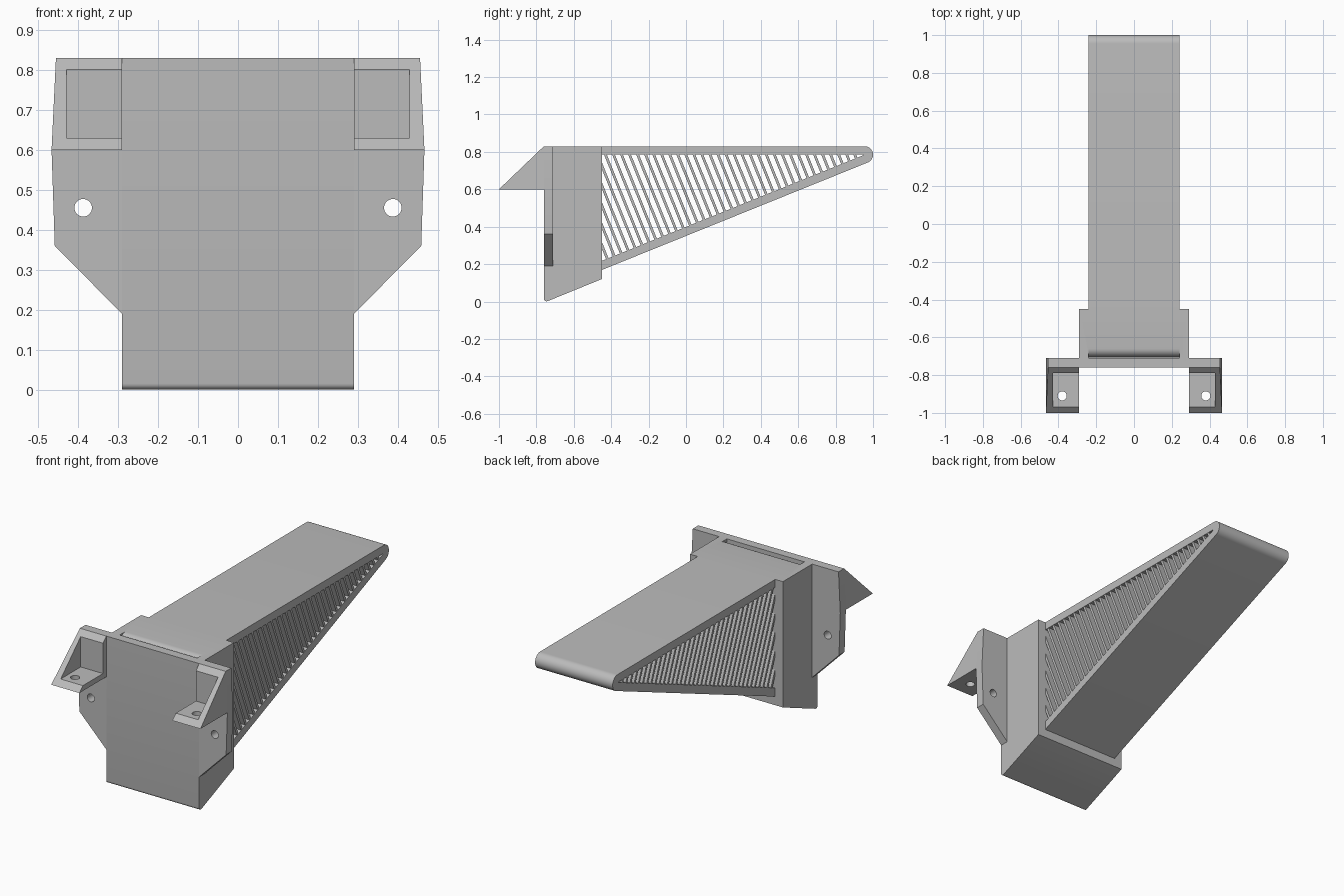
import bpy, bmesh, math
from mathutils import Vector

cube = bpy.data.objects.get("Cube")
if cube:
    bpy.data.objects.remove(cube, do_unlink=True)

GREY = (0.5, 0.5, 0.5, 1)
mat = bpy.data.materials.new("matte grey")
mat.use_nodes = True
mat.diffuse_color = GREY
mat.node_tree.nodes["Principled BSDF"].inputs["Base Color"].default_value = GREY

# Turn (u, v, depth) into x, y, z for an extrusion along the named axis
PLACE = {
    "x": lambda u, v, d: Vector((d, u, v)),
    "y": lambda u, v, d: Vector((u, d, v)),
    "z": lambda u, v, d: Vector((u, v, d)),
}


def add_prism(bm, outline, axis, start, end):
    """Extrude a flat outline along an axis."""
    place = PLACE[axis]
    face = bm.faces.new([bm.verts.new(place(u, v, start)) for u, v in outline])
    out = bmesh.ops.extrude_face_region(bm, geom=[face])
    moved = [g for g in out["geom"] if isinstance(g, bmesh.types.BMVert)]
    bmesh.ops.translate(bm, verts=moved, vec=place(0, 0, end - start))


def make_object(name, prisms):
    bm = bmesh.new()
    for p in prisms:
        add_prism(bm, *p)
    bmesh.ops.recalc_face_normals(bm, faces=bm.faces)
    mesh = bpy.data.meshes.new(name)
    bm.to_mesh(mesh)
    bm.free()
    mesh.materials.append(mat)
    obj = bpy.data.objects.new(name, mesh)
    bpy.context.collection.objects.link(obj)
    return obj


def cut(obj, *prism):
    """Subtract one prism and discard the cutter."""
    cutter = make_object("cutter", [prism])
    cutter.hide_render = True
    mod = obj.modifiers.new("cut", "BOOLEAN")
    mod.operation, mod.solver, mod.object = "DIFFERENCE", "EXACT", cutter
    graph = bpy.context.evaluated_depsgraph_get()
    obj.data = bpy.data.meshes.new_from_object(obj.evaluated_get(graph))
    obj.modifiers.clear()
    bpy.data.objects.remove(cutter, do_unlink=True)


def smooth(obj):
    bpy.ops.object.select_all(action="DESELECT")
    obj.select_set(True)
    bpy.context.view_layer.objects.active = obj
    bpy.ops.object.shade_smooth_by_angle(angle=math.radians(30))


def arc(cu, cv, r, a0, a1, steps):
    angles = [math.radians(a0 + (a1 - a0) * i / steps) for i in range(steps + 1)]
    return [(cu + r * math.cos(a), cv + r * math.sin(a)) for a in angles]


def circle(cu, cv, r, n=32):
    return arc(cu, cv, r, 0, 360, n)[:-1]


TOP, FRONT, BACK = 0.83, -0.76, -0.45
HALF, DUCT = 0.29, 0.242

# Socket: upright block with a sloping underside and a rounded lower lip
socket = make_object("socket", [(
    [(BACK, TOP), (FRONT, TOP)] + arc(FRONT + 0.015, 0.016, 0.015, 180, 291, 6)
    + [(BACK, 0.12)], "x", -HALF, HALF)])
# Slot in the top, with a rounded rear lip
cut(socket, [(-0.71, 0.9), (-0.71, TOP - 0.045)]
    + arc(-0.66, TOP - 0.045, 0.045, 180, 90, 8) + [(-0.66, 0.9)], "x", -DUCT, DUCT)
smooth(socket)

# Wedge shell: top and bottom sheets joined by a rounded tip
TIP_Y, TIP_Z, R = 0.955, 0.785, 0.045
ANGLE = math.radians(22)
SLOPE = math.tan(ANGLE)


def floor_z(y):
    return TIP_Z + SLOPE * (y - TIP_Y)


root = BACK - 0.01
shell = make_object("wedge_shell", [(
    [(root, TOP)] + arc(TIP_Y, TIP_Z, R, 90, -68, 16)
    + [(root, floor_z(root) - R / math.cos(ANGLE)), (root, floor_z(root)),
       (TIP_Y - 0.005, TIP_Z - 0.002), (TIP_Y - 0.01, TIP_Z), (root, TIP_Z)],
    "x", -DUCT, DUCT)])
smooth(shell)

# Slats: thin sheets set square to the sloping floor
slats = []
PITCH, THICK = 0.043, 0.015
LEAN = SLOPE


def foot(y, extra):
    """Where a slat line from the top sheet meets the floor."""
    drop = (TIP_Z - floor_z(y)) / (1 + SLOPE * LEAN) + extra
    return (y + drop * LEAN, TIP_Z - drop)


y = TIP_Y - 0.06
while foot(y, 0)[0] > BACK + 0.01:
    slats.append(([(y - 0.004, TIP_Z + 0.01), (y + THICK - 0.004, TIP_Z + 0.01),
                   foot(y + THICK, 0.01), foot(y, 0.01)],
                  "x", -DUCT + 0.002, DUCT - 0.002))
    y -= PITCH
make_object("slats", slats)

for side, label in ((1, "left"), (-1, "right")):
    # Mounting ear with a screw hole
    ear = make_object(label + "_ear", [(
        [(side * HALF, 0.19), (side * 0.458, 0.36), (side * 0.466, 0.6),
         (side * 0.455, TOP), (side * HALF, TOP)], "y", FRONT, -0.71)])
    cut(ear, circle(side * 0.387, 0.455, 0.022), "y", -0.9, -0.6)
    smooth(ear)

    # Hook: sloped bracket, open at the front and inner side
    hook = make_object(label + "_hook", [(
        [(side * HALF, 0.6), (side * 0.466, 0.6), (side * 0.455, TOP),
         (side * HALF, TOP)], "y", -1.0, FRONT)])
    cut(hook, [(-1.0 - 0.24, 0.37), (FRONT + 0.048, TOP + 0.046), (-1.24, 0.95)],
        "x", side * 0.2, side * 0.6)
    cut(hook, [(-1.1, 0.63), (-0.79, 0.63), (-0.79, 1), (-1.1, 1)],
        "x", side * 0.25, side * 0.429)
    cut(hook, circle(side * 0.38, -0.91, 0.024), "z", 0.5, 0.7)
    smooth(hook)
